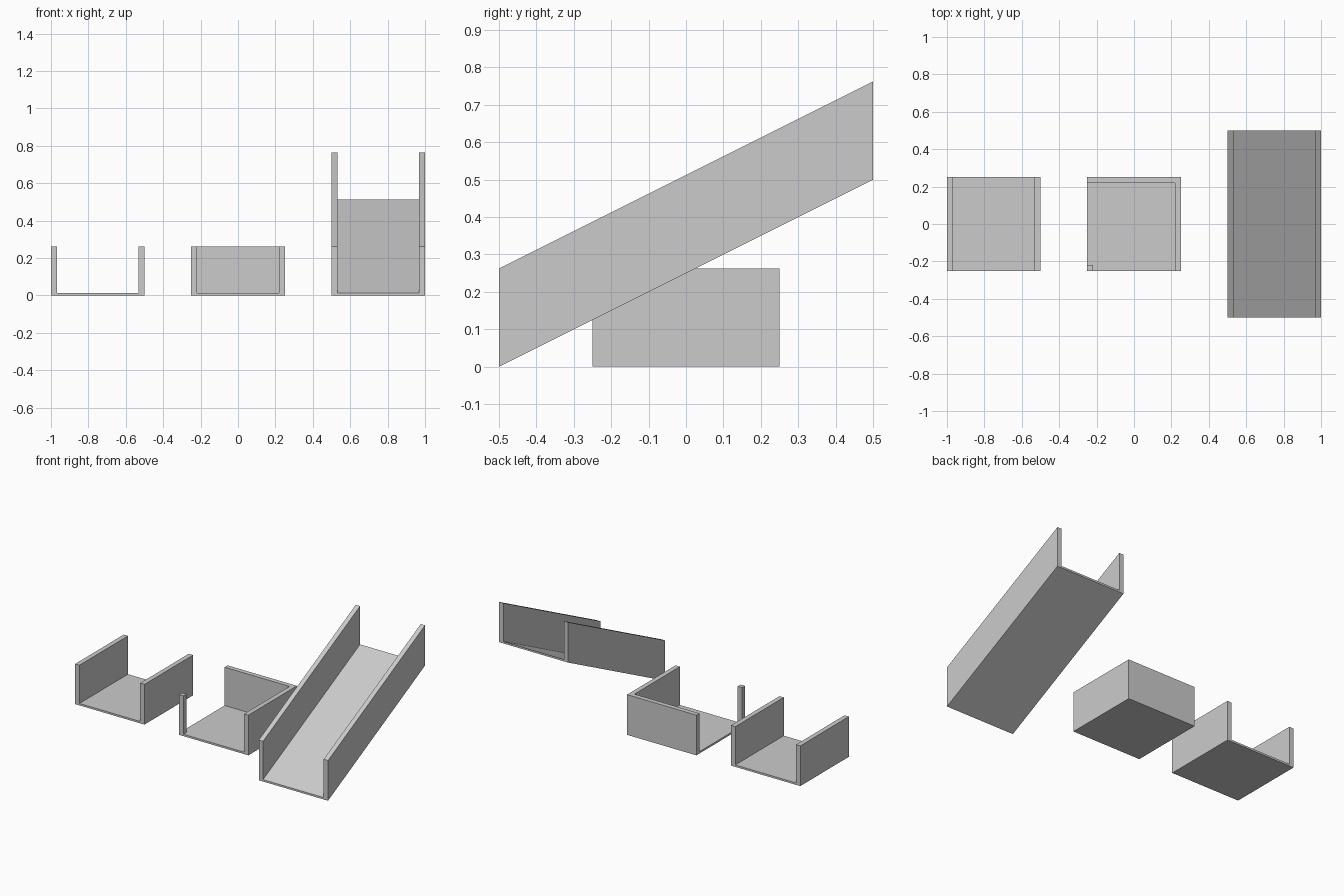
import bpy, bmesh

if "Cube" in bpy.data.objects:
    bpy.data.objects.remove(bpy.data.objects["Cube"])

W, H, F, T = 0.25, 0.2625, 0.0125, 0.031  # half width, height, floor, wall


def extrude(name, outline, direction, start, offset_x=0.0, slope=0.0):
    """Solid from a closed outline; slope raises z along y."""
    bm = bmesh.new()
    face = bm.faces.new([bm.verts.new((p[0], p[1], p[2])) for p in
                         [[a + b for a, b in zip(q, start)] for q in outline]])
    res = bmesh.ops.extrude_face_region(bm, geom=[face])
    moved = [g for g in res["geom"] if isinstance(g, bmesh.types.BMVert)]
    bmesh.ops.translate(bm, verts=moved, vec=direction)
    for v in bm.verts:
        v.co.x += offset_x
        v.co.z += slope * (v.co.y - start[1])
    bmesh.ops.recalc_face_normals(bm, faces=bm.faces)
    mesh = bpy.data.meshes.new(name)
    bm.to_mesh(mesh)
    bm.free()
    obj = bpy.data.objects.new(name, mesh)
    bpy.context.collection.objects.link(obj)
    return obj


# U-shaped channel profile, shared by the straight and the ramp
i = W - T
channel = [(x, 0, z) for x, z in
           [(-W, 0), (W, 0), (W, H), (i, H), (i, F), (-i, F), (-i, H), (-W, H)]]
extrude("straight_track", channel, (0, 0.5, 0), (0, -0.25, 0), -0.75)
extrude("ramp_track", channel, (0, 1, 0), (0, -0.5, 0), 0.75, 0.5)

# Corner tile: floor, L-shaped wall and inner corner post
square = [(-W, -W, 0), (W, -W, 0), (W, W, 0), (-W, W, 0)]
extrude("corner_floor", square, (0, 0, F), (0, 0, 0))
wall = [(i, -W, 0), (W, -W, 0), (W, W, 0), (-W, W, 0), (-W, i, 0), (i, i, 0)]
extrude("corner_wall", wall, (0, 0, H - F), (0, 0, F))
post = [(-W, -W, 0), (-i, -W, 0), (-i, -i, 0), (-W, -i, 0)]
extrude("corner_post", post, (0, 0, H - F), (0, 0, F))
